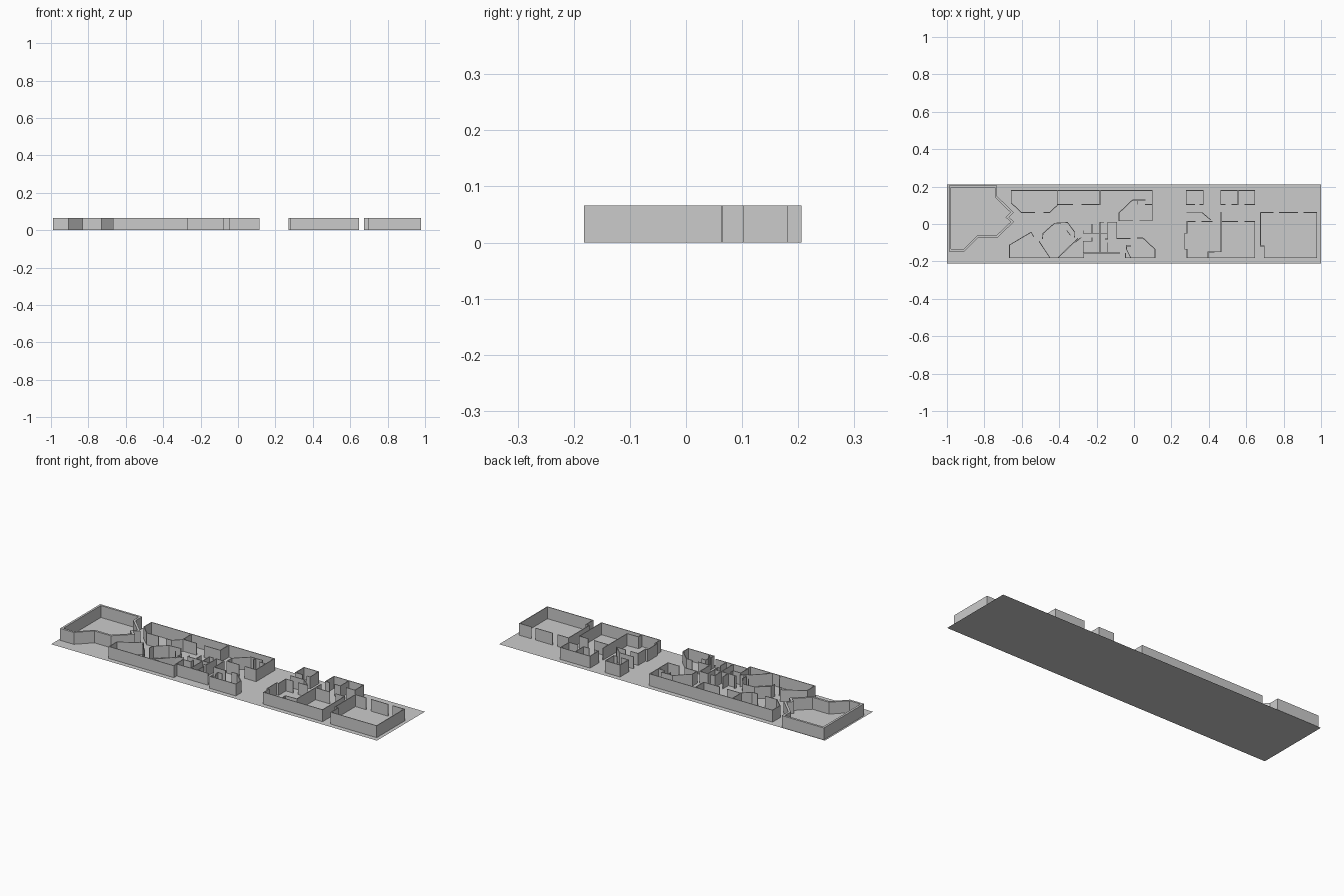
import bpy, bmesh

H = 0.066      # wall height
T = 0.004      # partition thickness


def walls(name, runs, thick=T):
    """Extrude plan polylines (units of 1/1000) upward and thicken them."""
    bm = bmesh.new()
    for run in runs:
        closed = run[0] == run[-1]
        pts = run[:-1] if closed else run
        lo = [bm.verts.new((x / 1000, y / 1000, 0)) for x, y in pts]
        hi = [bm.verts.new((x / 1000, y / 1000, H)) for x, y in pts]
        n = len(pts)
        for i in range(n if closed else n - 1):
            j = (i + 1) % n
            bm.faces.new((lo[i], lo[j], hi[j], hi[i]))
    me = bpy.data.meshes.new(name)
    bm.to_mesh(me)
    bm.free()
    ob = bpy.data.objects.new(name, me)
    bpy.context.collection.objects.link(ob)
    mod = ob.modifiers.new("thickness", 'SOLIDIFY')
    mod.thickness = thick
    mod.offset = 0
    mod.use_even_offset = True


# floor slab, a single sheet
bpy.ops.mesh.primitive_plane_add(size=1)
floor = bpy.context.object
floor.name = "floor"
floor.scale = (2, 0.42, 1)

# large hall at the left end, with zigzag end wall
walls("left_hall_walls", [
    [(-984, -140), (-908, -140), (-834, -66), (-732, -66), (-650, 12),
     (-678, 36), (-652, 62), (-738, 146), (-738, 200), (-984, 200), (-984, -140)],
], 0.012)

# row of rooms along the back, left half
walls("back_row_walls", [
    [(-530, 62), (-602, 62), (-656, 112), (-656, 179), (98, 179), (98, 18), (30, 18)],
    [(-485, 62), (-450, 62), (-410, 100), (-410, 179)],
    [(-410, 104), (-325, 104)],
    [(-280, 104), (-182, 104), (-182, 179)],
    [(-5, 18), (-80, 18), (-80, 60), (-8, 128), (62, 128)],
    [(20, 104), (20, 128)],
    [(60, 104), (98, 104)],
])

# two small back rooms, right half
walls("back_small_room_walls", [
    [(350, 104), (370, 104), (370, 179), (280, 179), (280, 104), (325, 104)],
    [(490, 104), (464, 104), (464, 179), (645, 179), (645, 104), (590, 104)],
    [(556, 179), (556, 104), (520, 104)],
    [(280, 60), (365, 60), (410, 22)],
])

# angled rooms along the front, left half
walls("front_angled_room_walls", [
    [(-550, -44), (-665, -112), (-665, -180), (-268, -180), (-268, -155)],
    [(-550, -44), (-535, -70)],
    [(-508, -92), (-450, -180)],
    [(-405, -180), (-300, -76)],
    [(-490, -80), (-486, -50), (-425, 4), (-355, 8), (-316, -45), (-318, -72)],
    [(-340, -60), (-360, -35)],
    [(-318, -100), (-282, -72)],
])

# small service rooms in the middle
walls("service_room_walls", [
    [(-272, -92), (-272, -155), (-75, -155)],
    [(-182, 10), (-182, -155)],
    [(-272, -35), (-272, -50), (-182, -50)],
    [(-225, 0), (-225, -50)],
    [(-272, -92), (-225, -92), (-225, -72)],
    [(-182, -50), (-145, -50)],
    [(-140, 10), (-140, -80), (-155, -80)],
    [(-182, 10), (-160, 10)],
    [(-140, 10), (-92, 10), (-92, -78), (-20, -78)],
    [(-140, -100), (-140, -152)],
])

# corner room ending the left block
walls("corner_room_walls", [
    [(15, -75), (48, -75), (112, -135), (112, -180), (-45, -180), (-45, -155)],
    [(-18, -180), (-40, -135), (-40, -112)],
    [(-40, -118), (-15, -118)],
])

# pair of square rooms
walls("square_room_walls", [
    [(330, 14), (284, 14), (284, -50), (272, -50), (272, -135), (284, -135),
     (284, -180), (645, -180), (645, 14), (590, 14)],
    [(360, 14), (420, 14)],
    [(465, 65), (465, -148), (396, -150), (396, -180)],
    [(465, 14), (555, 14)],
])

# room at the right end, three panels across its back
walls("right_end_room_walls", [
    [(745, 62), (677, 62), (677, -118), (697, -118), (697, -180),
     (977, -180), (977, 62), (905, 62)],
    [(775, 62), (878, 62)],
])
